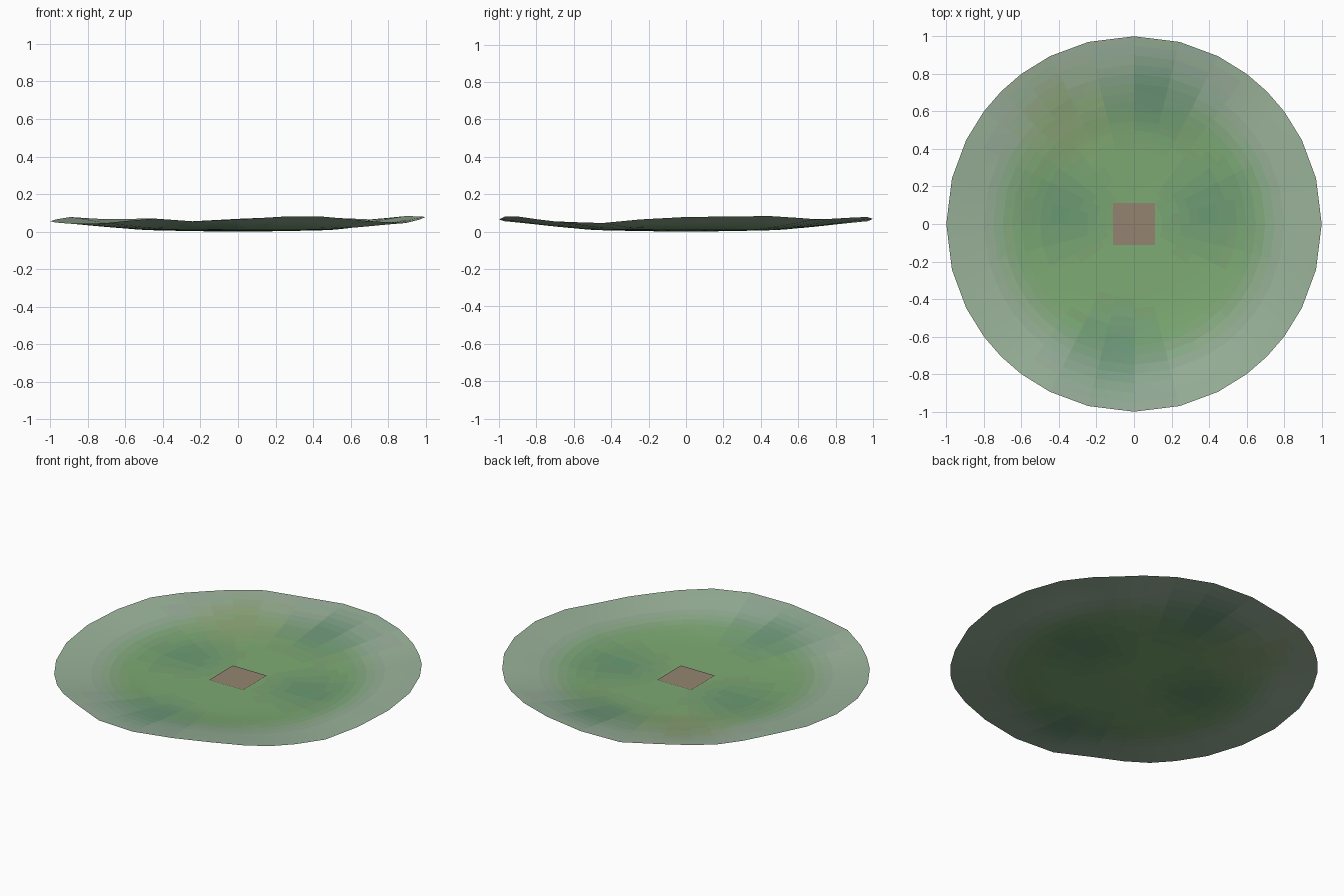
import bpy, bmesh, math
from mathutils import Vector

if "Cube" in bpy.data.objects:
    bpy.data.objects.remove(bpy.data.objects["Cube"])

# Rim directions come from a square grid pulled out to a circle
first = [math.atan2(k, 4) for k in range(5)]
octant = first + [math.pi / 2 - a for a in first[-2::-1]]
angles = [q * math.pi / 2 + a for q in range(4) for a in octant[:-1]]

# Rim heights at a few angles (degrees, height)
RIM = [(0, .078), (27, .083), (45, .065), (63, .075), (76, .078), (90, .068),
       (104, .055), (117, .07), (135, .066), (153, .078), (166, .065),
       (180, .055), (207, .042), (225, .045), (243, .07), (256, .055),
       (270, .065), (284, .08), (297, .08), (315, .055), (333, .045),
       (346, .065), (360, .078)]


def rim_height(a):
    d = math.degrees(a) % 360
    for (a0, h0), (a1, h1) in zip(RIM, RIM[1:]):
        if a0 <= d <= a1:
            return h0 + (h1 - h0) * (d - a0) / (a1 - a0)


def height(r, a):
    s = min(max((r - .45) / .55, 0), 1)
    rise = s * s * (2 - s) if s < 1 else 1
    bowl = .011 * min(r / .6, 1) ** 1.5
    return bowl + (rim_height(a) - .011) * rise


def linear(c):
    return [((v / 255 + .055) / 1.055) ** 2.4 for v in c]


# Colour patches: position, spread, sRGB colour
GREEN, PALE = Vector((126, 170, 116)), Vector((155, 178, 157))
SPOTS = [(-.38, .08, .2, (104, 150, 115)), (.4, .08, .2, (104, 150, 115)),
         (.1, .68, .2, (104, 145, 118)), (-.1, -.66, .2, (108, 152, 122)),
         (-.38, .58, .22, (142, 165, 118))]


def colour(x, y):
    r = math.hypot(x, y)
    c = GREEN.copy()
    t = min(max((r - .58) / .25, 0), 1)
    c = c.lerp(PALE, t * t * (3 - 2 * t))
    for sx, sy, w, col in SPOTS:
        c = c.lerp(Vector(col), .9 * math.exp(-((x - sx) ** 2 + (y - sy) ** 2) / (w * w)))
    return tuple(round(v / 5) * 5 for v in c)


def make_object(name, bm):
    me = bpy.data.meshes.new(name)
    bm.to_mesh(me)
    bm.free()
    ob = bpy.data.objects.new(name, me)
    bpy.context.collection.objects.link(ob)
    return ob


def material(name, rgb):
    m = bpy.data.materials.new(name)
    m.diffuse_color = (*linear(rgb), 1)
    m.use_nodes = True
    m.node_tree.nodes["Principled BSDF"].inputs["Base Color"].default_value = m.diffuse_color
    return m


# Ground: shallow wavy dish of rings
RINGS = 20
bm = bmesh.new()
centre = bm.verts.new((0, 0, 0))
rings = []
for i in range(1, RINGS + 1):
    r = i / RINGS
    rings.append([bm.verts.new((r * math.cos(a), r * math.sin(a), height(r, a))) for a in angles])
n = len(angles)
for j in range(n):
    k = (j + 1) % n
    bm.faces.new((centre, rings[0][j], rings[0][k]))
    for inner, outer in zip(rings, rings[1:]):
        bm.faces.new((inner[j], outer[j], outer[k], inner[k]))

palette = {}
for f in bm.faces:
    f.smooth = True
    p = f.calc_center_median()
    f.material_index = palette.setdefault(colour(p.x, p.y), len(palette))
ground = make_object("ground", bm)
for i, c in enumerate(palette):
    ground.data.materials.append(material("grass_%d" % i, c))

# Pad: small square of bare earth in the middle
bm = bmesh.new()
bmesh.ops.create_grid(bm, x_segments=1, y_segments=1, size=.113)
pad = make_object("earth_pad", bm)
pad.location.z = .006
pad.data.materials.append(material("earth", (148, 132, 112)))
